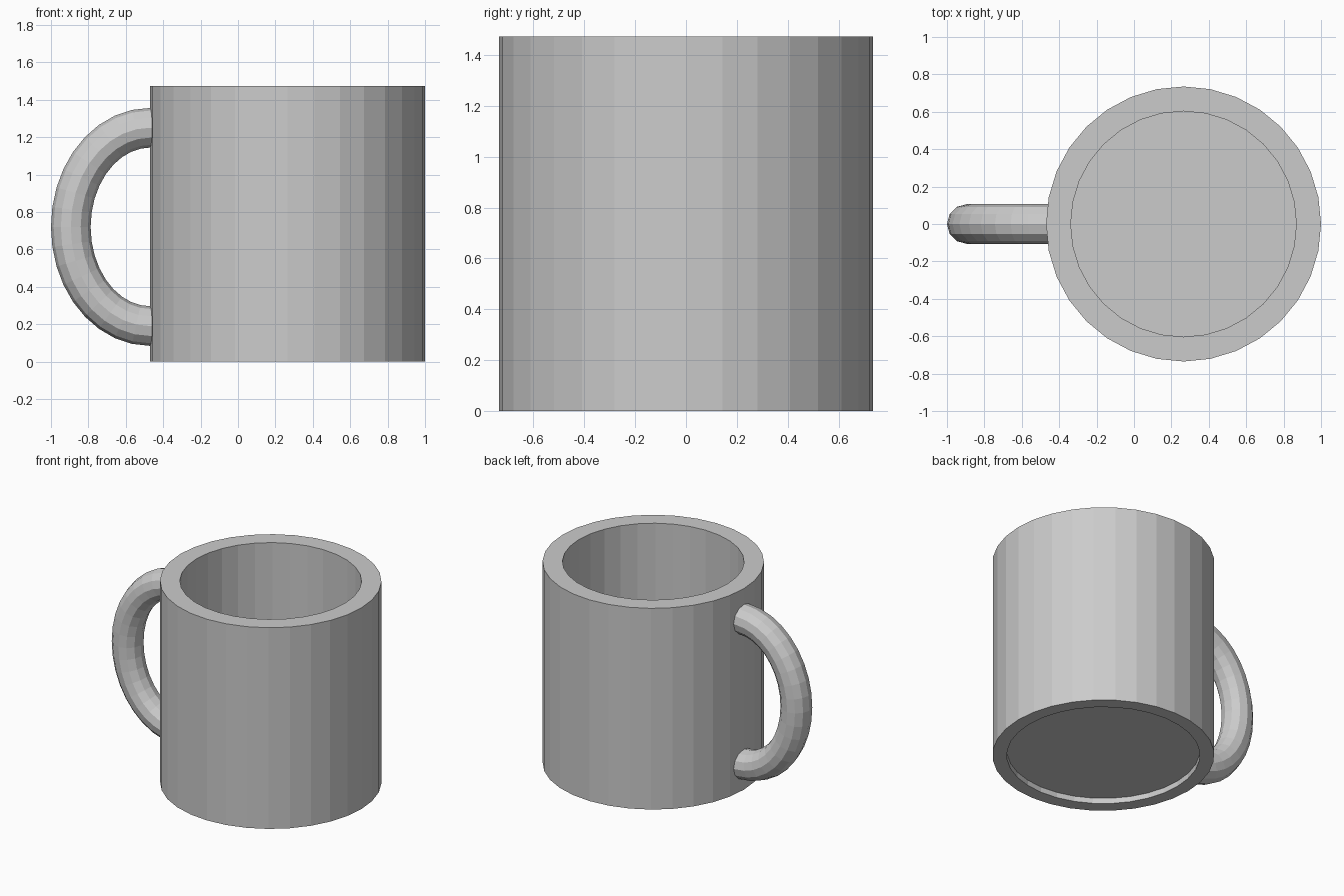
import bpy, bmesh
from math import sin, cos, pi

if "Cube" in bpy.data.objects:
    bpy.data.objects.remove(bpy.data.objects["Cube"])

CX = 0.265  # mug axis


def make_object(name, build):
    bm = bmesh.new()
    build(bm)
    bmesh.ops.recalc_face_normals(bm, faces=bm.faces)
    mesh = bpy.data.meshes.new(name)
    bm.to_mesh(mesh)
    bm.free()
    obj = bpy.data.objects.new(name, mesh)
    bpy.context.collection.objects.link(obj)
    return obj


def loft(bm, rings):
    """Bridge a list of point rings and cap both ends."""
    loops = [[bm.verts.new(p) for p in ring] for ring in rings]
    n = len(loops[0])
    for a, b in zip(loops, loops[1:]):
        for i in range(n):
            j = (i + 1) % n
            bm.faces.new((a[i], a[j], b[j], b[i]))
    bm.faces.new(loops[0])
    bm.faces.new(loops[-1])


# Cup: recessed base, outer wall, rim, inner wall and floor
def cup(bm, sides=32):
    profile = [(0.64, 0.04), (0.64, 0), (0.735, 0), (0.735, 1.473),
               (0.603, 1.473), (0.603, 0.15)]
    loft(bm, [[(CX + r * cos(2 * pi * i / sides), r * sin(2 * pi * i / sides), z)
               for i in range(sides)] for r, z in profile])


# Handle: round tube along half an ellipse, ends sunk into the wall
def handle(bm, steps=18, sides=12, tube=0.106):
    x0, z0, rx, rz = -0.47, 0.72, 0.424, 0.53
    path = [(-0.44, z0 + rz, 0, 1)]
    for k in range(steps + 1):
        t = pi * k / steps
        nx, nz = -sin(t) * rz, cos(t) * rx
        d = (nx * nx + nz * nz) ** 0.5
        path.append((x0 - rx * sin(t), z0 + rz * cos(t), nx / d, nz / d))
    path.append((-0.44, z0 - rz, 0, -1))
    loft(bm, [[(x + nx * tube * cos(2 * pi * i / sides),
                tube * sin(2 * pi * i / sides),
                z + nz * tube * cos(2 * pi * i / sides))
               for i in range(sides)] for x, z, nx, nz in path])


make_object("cup", cup)
make_object("handle", handle)
